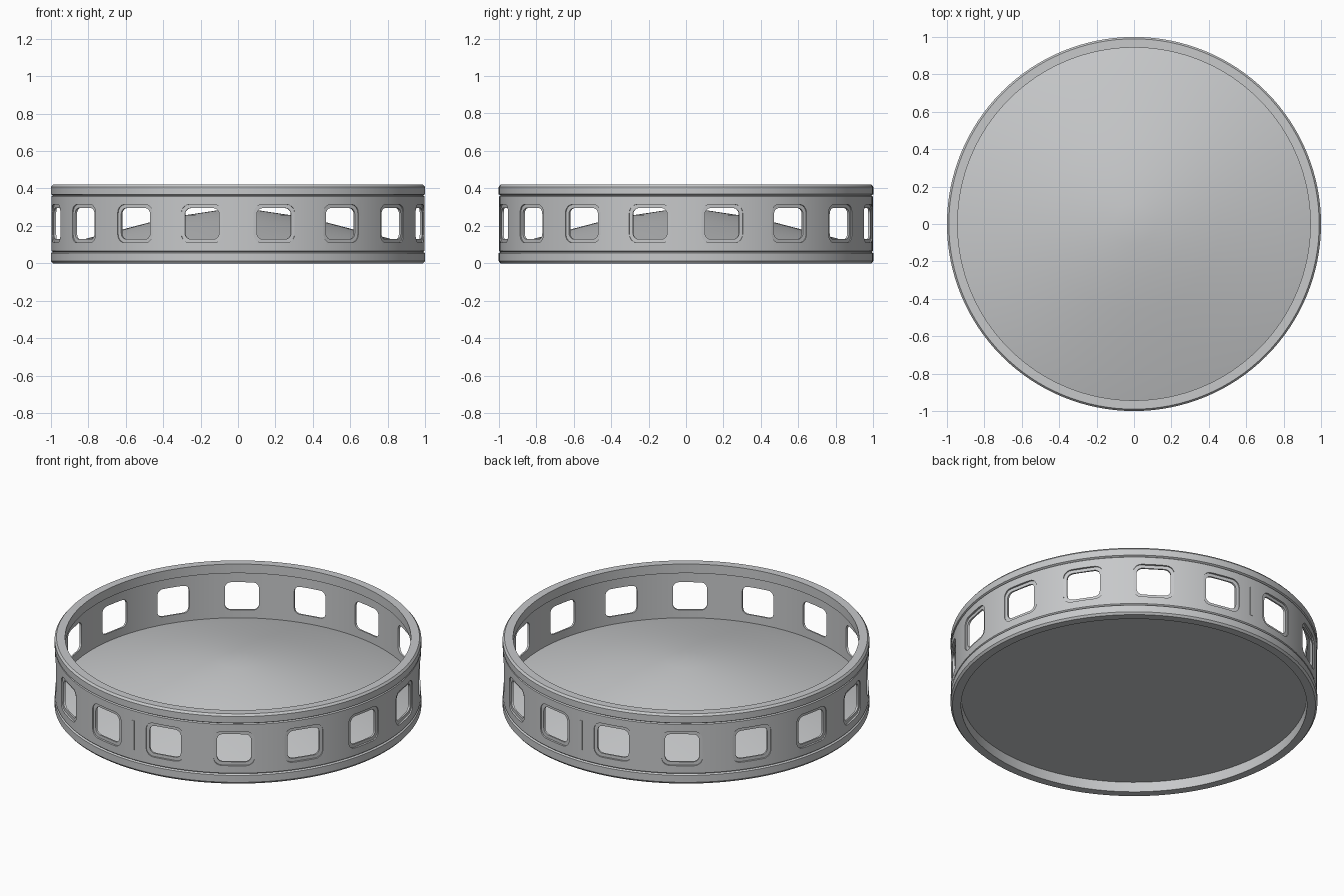
import bpy, bmesh, math
from mathutils import Matrix, Vector

cube = bpy.data.objects.get("Cube")
if cube:
    bpy.data.objects.remove(cube, do_unlink=True)

SEGMENTS = 128
WINDOWS = 16
WINDOW_Z = 0.212

grey = bpy.data.materials.new("light_grey")
grey.use_nodes = True
colour = (0.57, 0.58, 0.59, 1)
grey.diffuse_color = colour
grey.node_tree.nodes["Principled BSDF"].inputs["Base Color"].default_value = colour


def finish(name, bm):
    bmesh.ops.recalc_face_normals(bm, faces=bm.faces)
    mesh = bpy.data.meshes.new(name)
    bm.to_mesh(mesh)
    bm.free()
    mesh.materials.append(grey)
    obj = bpy.data.objects.new(name, mesh)
    bpy.context.collection.objects.link(obj)
    return obj


def activate(obj):
    bpy.ops.object.select_all(action='DESELECT')
    obj.select_set(True)
    bpy.context.view_layer.objects.active = obj


def smooth(obj):
    activate(obj)
    bpy.ops.object.shade_smooth_by_angle(angle=math.radians(25))


def lathe(name, profile, closed):
    bm = bmesh.new()
    verts = [bm.verts.new((r, 0, z)) for r, z in profile]
    edges = [bm.edges.new(pair) for pair in zip(verts, verts[1:])]
    if closed:
        edges.append(bm.edges.new((verts[-1], verts[0])))
    bmesh.ops.spin(bm, geom=verts + edges, cent=(0, 0, 0), axis=(0, 0, 1),
                   angle=math.tau, steps=SEGMENTS)
    bmesh.ops.remove_doubles(bm, verts=bm.verts, dist=1e-5)
    return finish(name, bm)


def rounded_rect(width, height, radius, steps=5):
    points = []
    for corner in range(4):
        sx = 1 if corner in (0, 3) else -1
        sy = 1 if corner < 2 else -1
        for i in range(steps + 1):
            a = math.pi / 2 * (corner + i / steps)
            points.append((sx * (width / 2 - radius) + radius * math.cos(a),
                           sy * (height / 2 - radius) + radius * math.sin(a)))
    return points


def window_cutter(name, width, height, radius, inner):
    # A ring of rounded blocks reaching outward from the inner distance
    bm = bmesh.new()
    for i in range(WINDOWS):
        turn = Matrix.Rotation(math.tau * (i + 0.5) / WINDOWS, 4, 'Z')
        face = bm.faces.new([bm.verts.new(turn @ Vector((inner, x, WINDOW_Z + z)))
                             for x, z in rounded_rect(width, height, radius)])
        out = bmesh.ops.extrude_face_region(bm, geom=[face])["geom"]
        bmesh.ops.translate(bm, vec=turn @ Vector((1.1 - inner, 0, 0)),
                            verts=[v for v in out if isinstance(v, bmesh.types.BMVert)])
    cutter = finish(name, bm)
    cutter.hide_render = True
    return cutter


# Outer band: thick chamfered rims, fine grooves and a thin wall between
ring = lathe("windowed_ring", [
    (0.943, 0), (0.99, 0), (1, 0.012), (1, 0.054), (0.991, 0.06), (0.997, 0.066),
    (0.997, 0.358), (0.99, 0.363), (1, 0.369), (1, 0.408), (0.99, 0.42),
    (0.943, 0.42), (0.943, 0.365), (0.977, 0.365), (0.977, 0.065), (0.943, 0.065)], True)

# Window openings, each with a shallow recessed surround
for cutter in (window_cutter("surround_cutter", 0.224, 0.204, 0.045, 0.985),
               window_cutter("opening_cutter", 0.186, 0.166, 0.032, 0.85)):
    activate(ring)
    mod = ring.modifiers.new("cut", 'BOOLEAN')
    mod.operation = 'DIFFERENCE'
    mod.solver = 'EXACT'
    mod.object = cutter
    bpy.ops.object.modifier_apply(modifier=mod.name)
    bpy.data.objects.remove(cutter, do_unlink=True)
smooth(ring)

# Domed floor with a flat recessed underside
floor = lathe("domed_floor", [
    (0, 0.06), (0.979, 0.06), (0.979, 0.08), (0.8, 0.135), (0.62, 0.18),
    (0.46, 0.222), (0.283, 0.257), (0.11, 0.283), (0, 0.288)], False)
smooth(floor)

# Thin vertical seam strips between windows
for name, side in (("front_seam", -1), ("back_seam", 1)):
    bm = bmesh.new()
    bmesh.ops.create_cube(bm, size=1, matrix=Matrix.Translation((0, side * 0.992, WINDOW_Z))
                          @ Matrix.Diagonal((0.018, 0.015, 0.175, 1)))
    finish(name, bm)
